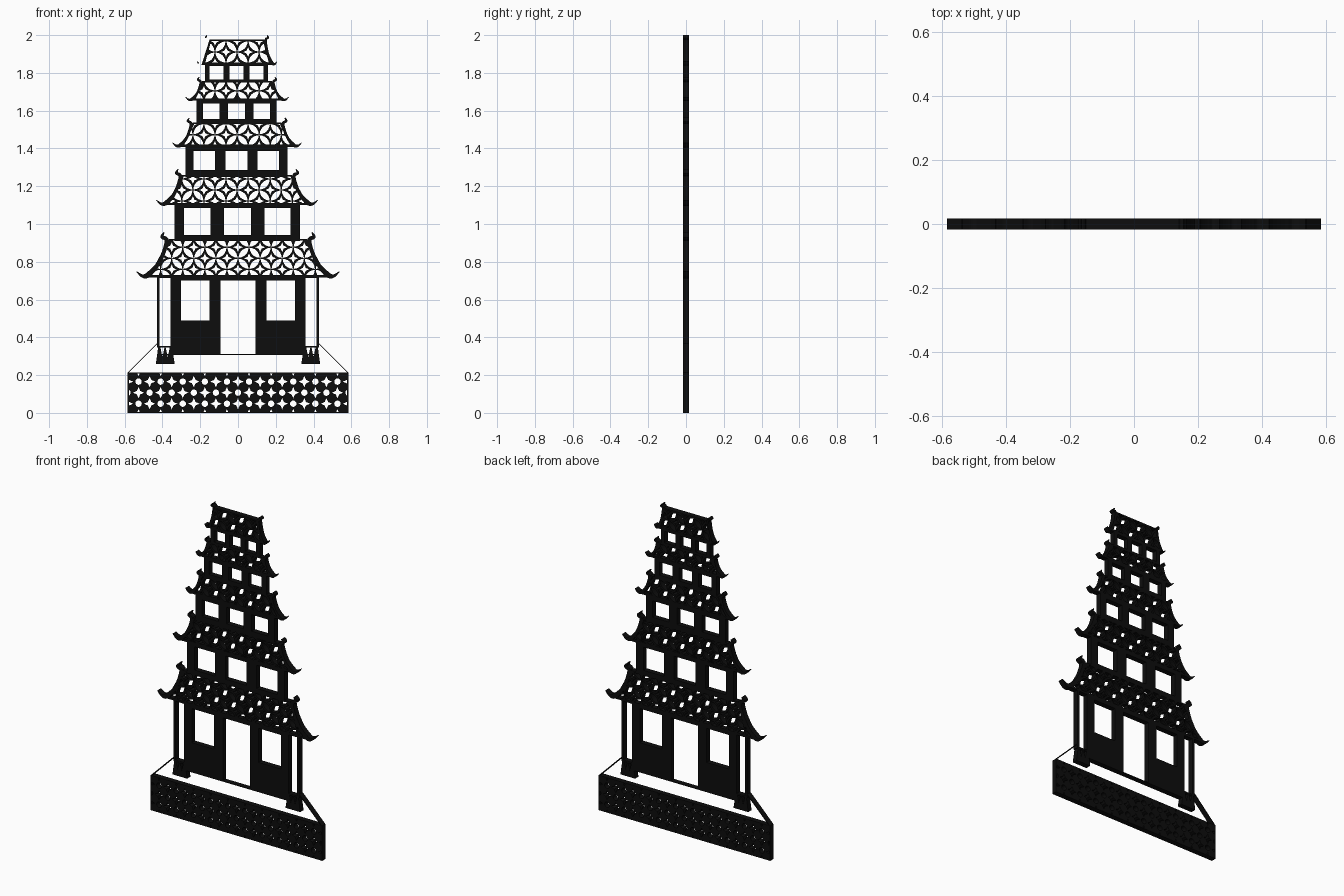
import bpy, math
from mathutils import Matrix, Vector

if "Cube" in bpy.data.objects:
    bpy.data.objects.remove(bpy.data.objects["Cube"])

T = 0.0165      # half thickness of the cut plate
P = 0.117       # pattern period
black = bpy.data.materials.new("black_plate")
black.diffuse_color = (0.004, 0.004, 0.004, 1)
black.use_nodes = True
black.node_tree.nodes["Principled BSDF"].inputs["Base Color"].default_value = black.diffuse_color


def plate(name, loops):
    """Extruded flat outline; loops inside the first one become holes."""
    cu = bpy.data.curves.new(name, 'CURVE')
    cu.dimensions, cu.fill_mode, cu.extrude = '2D', 'BOTH', T
    for lp in loops:
        sp = cu.splines.new('POLY')
        sp.points.add(len(lp) - 1)
        for q, (x, z) in zip(sp.points, lp):
            q.co = (x, z, 0, 1)
        sp.use_cyclic_u = True
    tmp = bpy.data.objects.new(name, cu)
    bpy.context.collection.objects.link(tmp)
    dg = bpy.context.evaluated_depsgraph_get()
    me = bpy.data.meshes.new_from_object(tmp.evaluated_get(dg))
    bpy.data.objects.remove(tmp)
    bpy.data.curves.remove(cu)
    me.transform(Matrix.Rotation(math.pi / 2, 4, 'X'))
    me.materials.clear()
    me.materials.append(black)
    me.shade_flat()
    ob = bpy.data.objects.new(name, me)
    bpy.context.collection.objects.link(ob)
    return ob


def both(name, loops):
    """A part and its mirror image across x = 0."""
    plate(name + "_right", loops)
    plate(name + "_left", [[(-x, z) for x, z in reversed(l)] for l in loops])


def rect(x0, x1, z0, z1):
    return [(x0, z0), (x1, z0), (x1, z1), (x0, z1)]


def trap(b, t, z0, z1):
    return [(-b, z0), (b, z0), (t, z1), (-t, z1)]


def area(p):
    return abs(sum(a[0] * b[1] - b[0] * a[1] for a, b in zip(p, p[1:] + p[:1]))) / 2


def clip(poly, win):
    """Clip a polygon to a convex counter-clockwise window."""
    for a, b in zip(win, win[1:] + win[:1]):
        def side(p):
            return (b[0] - a[0]) * (p[1] - a[1]) - (b[1] - a[1]) * (p[0] - a[0])
        out = []
        for p, q in zip(poly, poly[1:] + poly[:1]):
            sp, sq = side(p), side(q)
            if sp >= 0:
                out.append(p)
            if (sp >= 0) != (sq >= 0):
                k = sp / (sp - sq)
                out.append((p[0] + k * (q[0] - p[0]), p[1] + k * (q[1] - p[1])))
        poly = out
        if not poly:
            break
    return poly


def star(cx, cz, ro, ri):
    return [(cx + (ri if i % 2 else ro) * math.cos(i * math.pi / 4),
             cz + (ri if i % 2 else ro) * math.sin(i * math.pi / 4)) for i in range(8)]


def disc(cx, cz, r):
    return [(cx + r * math.cos(i * math.pi / 8), cz + r * math.sin(i * math.pi / 8))
            for i in range(16)]


def petal(cx, cz, ang):
    L, w, n = 0.0385, 0.0155, 6
    pts = [(L * (2 * i / n - 1), -w * (1 - (2 * i / n - 1) ** 2)) for i in range(n)]
    pts += [(-x, -z) for x, z in pts]
    c, s = math.cos(ang), math.sin(ang)
    return [(cx + x * c - z * s, cz + x * s + z * c) for x, z in pts]


def keep(holes, win):
    res = [clip(h, win) for h in holes]
    return [h for h in res if len(h) > 2 and area(h) > 4e-5]


def roof_holes(win, zc):
    """Interlaced circle lattice: diagonal petals and small stars."""
    h, holes = P / 2, []
    for i in range(-10, 11):
        for j in range(-4, 5):
            x, z = i * h, zc + j * h
            if (i + j) % 2:
                holes.append(star(x, z, 0.026, 0.011))
            else:
                holes.append(petal(x + h / 2, z + h / 2, math.pi / 4))
                holes.append(petal(x + h / 2, z - h / 2, -math.pi / 4))
    return keep(holes, win)


def band(pts, widths, n=5):
    """Tapered strip along a smooth path."""
    v = [Vector(p) for p in pts]
    v = [2 * v[0] - v[1]] + v + [2 * v[-1] - v[-2]]
    path, ws = [], []
    for k in range(1, len(v) - 2):
        a, b, c, d = v[k - 1:k + 3]
        for i in range(n):
            t = i / n
            path.append(0.5 * (2 * b + (c - a) * t + (2 * a - 5 * b + 4 * c - d) * t * t
                               + (3 * b - a - 3 * c + d) * t ** 3))
            ws.append(widths[k - 1] * (1 - t) + widths[k] * t)
    path.append(v[-2])
    ws.append(widths[-1])
    l, r = [], []
    for i, p in enumerate(path):
        d = (path[min(i + 1, len(path) - 1)] - path[max(i - 1, 0)]).normalized()
        nrm = Vector((-d.y, d.x)) * ws[i] / 2
        l.append(tuple(p + nrm))
        r.append(tuple(p - nrm))
    return l + r[::-1]


# Patterned plinth
win = rect(-0.577, 0.577, 0.006, 0.209)
holes = []
for i in range(-10, 11):
    for j in range(-2, 3):
        x, z = i * P / 2, 0.107 + j * P / 2
        holes.append(star(x, z, 0.030, 0.013) if (i + j) % 2 else disc(x, z, 0.017))
plate("plinth", [rect(-0.585, 0.585, 0, 0.215)] + keep(holes, win))

# Thin slanted edges of the platform top
both("platform_edge", [[(0.578, 0.213), (0.585, 0.213), (0.43, 0.368), (0.423, 0.368)]])

# Ground floor walls with windows, lintel and sill
both("ground_wall", [rect(0.092, 0.355, 0.31, 0.725), rect(0.152, 0.303, 0.49, 0.70)])
plate("door_lintel", [rect(-0.10, 0.10, 0.70, 0.725)])
plate("door_sill", [rect(-0.42, 0.42, 0.307, 0.311)])

# Columns drawn as outlines, on toothed feet
both("column", [rect(0.345, 0.428, 0.345, 0.725), rect(0.357, 0.415, 0.354, 0.715)])
foot = [(0.335, 0.26), (0.435, 0.26), (0.422, 0.352), (0.35, 0.352)]
teeth = [[(x - 0.011, 0.347), (x, 0.295), (x + 0.011, 0.347)] for x in (0.372, 0.400)]
both("column_foot", [foot] + teeth)

# Upper floors: centre, half width, z range, window z range, mid and side window edges
floors = [
    (-0.003, 0.332, 0.91, 1.11, 0.942, 1.085, 0.072, 0.142, 0.282),
    (-0.009, 0.270, 1.25, 1.42, 1.285, 1.387, 0.058, 0.112, 0.226),
    (-0.008, 0.212, 1.53, 1.665, 1.557, 1.638, 0.045, 0.090, 0.178),
    (-0.008, 0.168, 1.75, 1.855, 1.765, 1.836, 0.037, 0.068, 0.143),
]
for k, (c, w, z0, z1, a, b, m, s0, s1) in enumerate(floors, 2):
    plate(f"floor_{k}_wall", [rect(c - w, c + w, z0, z1), rect(c - m, c + m, a, b),
                              rect(c + s0, c + s1, a, b), rect(c - s1, c - s0, a, b)])

# Roofs: eave half width, ridge half width, eave z, ridge z, eave tip x, scale of curls
roofs = [
    (0.475, 0.365, 0.717, 0.920, 0.538, 1.0),
    (0.375, 0.290, 1.100, 1.260, 0.428, 0.85),
    (0.300, 0.235, 1.408, 1.537, 0.342, 0.7),
    (0.238, 0.185, 1.653, 1.757, 0.273, 0.6),
    (0.188, 0.145, 1.843, 1.978, 0.212, 0.55),
]
for k, (b, t, z0, z1, e, s) in enumerate(roofs, 1):
    cx = 0 if k == 1 else -0.005
    win = trap(b - 0.020, t - 0.008, z0 + 0.012, z1 - 0.008)
    loops = [trap(b, t, z0, z1)] + roof_holes(win, (z0 + z1) / 2)
    plate(f"roof_{k}_tiles", [[(x + cx, z) for x, z in l] for l in loops])
    # Swept hip with a hooked top and upturned eave tip
    h = z1 - z0
    hip = band([(t + 0.026 * s, z1 + 0.036 * s), (t + 0.036 * s, z1 + 0.012 * s),
                (t + 0.012 * s, z1 - 0.012 * s), (t + (b - t) * 0.45, z0 + h * 0.42),
                (b - 0.002, z0 + 0.016 * s), (b + (e - b) * 0.5, z0 + 0.008 * s),
                (e, z0 + 0.032 * s)],
               [0.004, 0.020 * s, 0.022 * s, 0.020 * s, 0.030 * s, 0.018 * s, 0.003])
    if k == 5:
        top = max(z for x, z in hip)
        hip = [(x, z + 2.0 - top) if z > z1 - 0.01 else (x, z) for x, z in hip]
    for side, sg in (("right", 1), ("left", -1)):
        pts = [(sg * x + cx, z) for x, z in hip]
        plate(f"roof_{k}_hip_{side}", [pts if sg > 0 else pts[::-1]])
